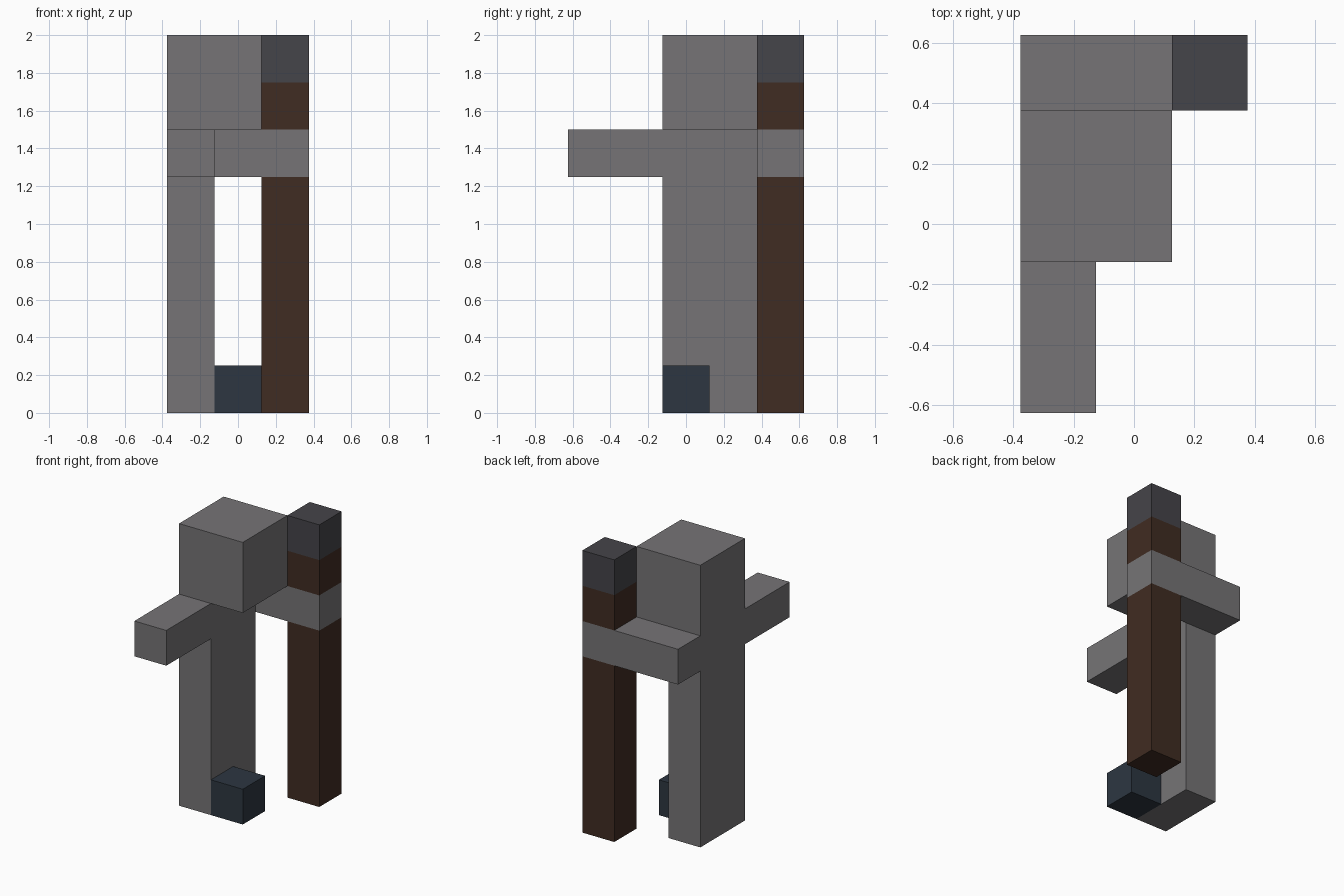
import bpy
import bmesh
from mathutils import Vector

if "Cube" in bpy.data.objects:
    bpy.data.objects.remove(bpy.data.objects["Cube"], do_unlink=True)


def make_material(name, rgb):
    mat = bpy.data.materials.new(name)
    mat.use_nodes = True
    color = (*rgb, 1.0)
    mat.diffuse_color = color
    mat.node_tree.nodes["Principled BSDF"].inputs["Base Color"].default_value = color
    return mat


stone = make_material("stone grey", (0.181, 0.175, 0.182))
wood = make_material("dark brown wood", (0.051, 0.025, 0.016))
coal = make_material("charcoal", (0.060, 0.058, 0.067))
slate = make_material("dark slate blue", (0.026, 0.037, 0.053))

UNIT = 0.25                           # edge of one block
ORIGIN = Vector((-1.5, -2.5, 0.0))    # corner of the block grid


def block(name, corner, size, mat):
    """Box given by its low corner and size, both counted in blocks."""
    mesh = bpy.data.meshes.new(name)
    bm = bmesh.new()
    bmesh.ops.create_cube(bm, size=1.0)
    size = Vector(size)
    centre = ORIGIN + Vector(corner) + size / 2
    for v in bm.verts:
        v.co = Vector(a * b + c for a, b, c in zip(v.co, size, centre)) * UNIT
    bm.to_mesh(mesh)
    bm.free()
    mesh.materials.append(mat)
    obj = bpy.data.objects.new(name, mesh)
    bpy.context.collection.objects.link(obj)
    return obj


# Figure
block("body", (0, 2, 0), (1, 2, 6), stone)
block("head", (0, 2, 6), (2, 2, 2), stone)
block("front_arm", (0, 0, 5), (1, 2, 1), stone)
block("rear_arm", (0, 4, 5), (3, 1, 1), stone)
block("foot", (1, 2, 0), (1, 1, 1), slate)

# Staff, gripped by the end of the rear arm
block("staff_shaft", (2, 4, 0), (1, 1, 5), wood)
block("staff_neck", (2, 4, 6), (1, 1, 1), wood)
block("staff_tip", (2, 4, 7), (1, 1, 1), coal)
